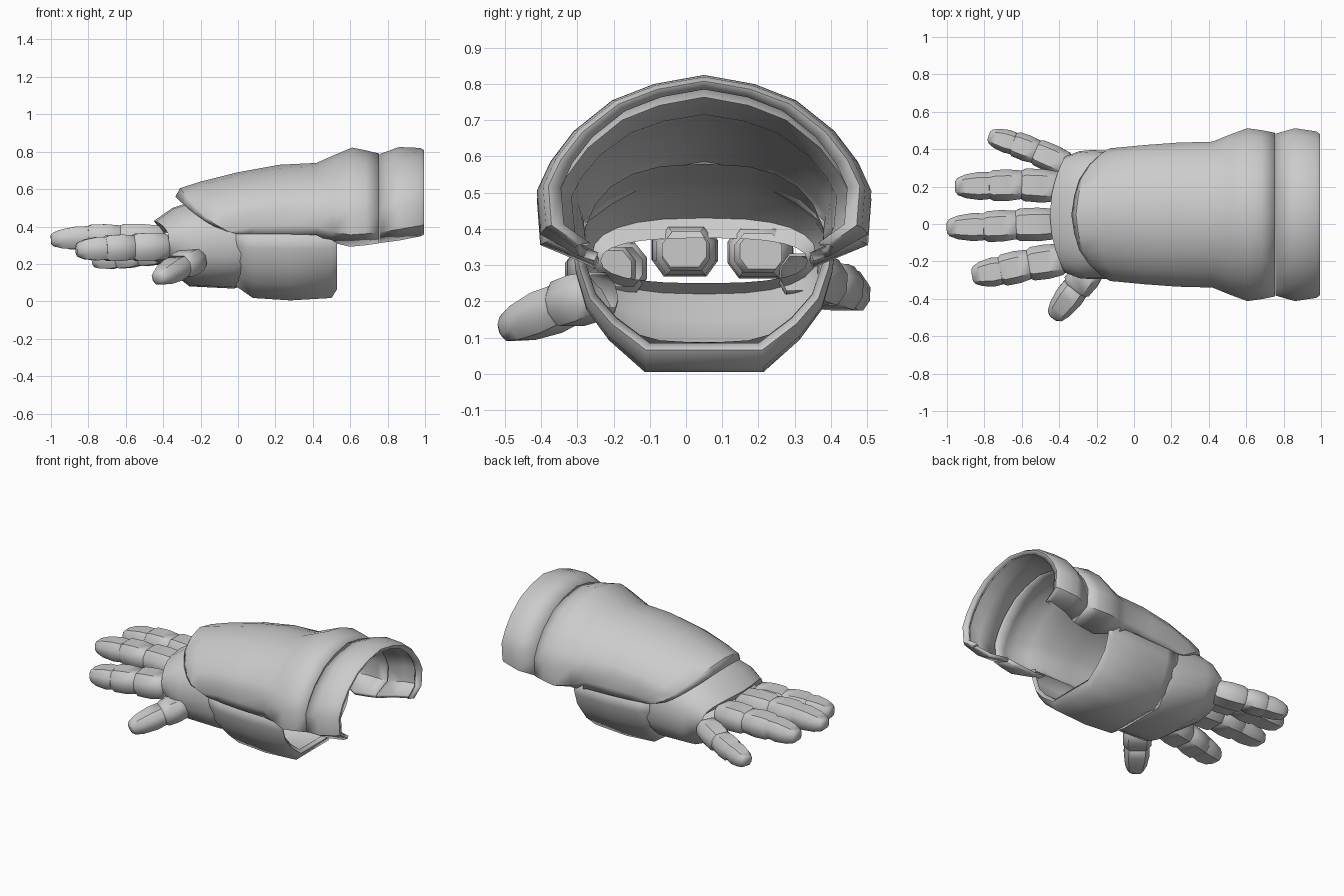
import bpy, bmesh, math
from mathutils import Vector

if "Cube" in bpy.data.objects:
    bpy.data.objects.remove(bpy.data.objects["Cube"])

CY = 0.05  # centre line of the sleeve
grey = bpy.data.materials.new("armour grey")
grey.diffuse_color = (0.6, 0.6, 0.6, 1)
grey.use_nodes = True
grey.node_tree.nodes["Principled BSDF"].inputs["Base Color"].default_value = grey.diffuse_color


def loft(name, rings, closed=False, cap_start=False, cap_end=False, thick=0, angle=40):
    """Skin a list of equal-length point rings."""
    bm = bmesh.new()
    vs = [[bm.verts.new(p) for p in r] for r in rings]
    n = len(rings[0])
    for a, b in zip(vs, vs[1:]):
        for j in range(n if closed else n - 1):
            k = (j + 1) % n
            bm.faces.new((a[j], a[k], b[k], b[j]))
    if cap_start:
        bm.faces.new(vs[0])
    if cap_end:
        bm.faces.new(vs[-1])
    bmesh.ops.recalc_face_normals(bm, faces=bm.faces)
    me = bpy.data.meshes.new(name)
    bm.to_mesh(me)
    bm.free()
    me.materials.append(grey)
    ob = bpy.data.objects.new(name, me)
    bpy.context.collection.objects.link(ob)
    bpy.ops.object.select_all(action='DESELECT')
    ob.select_set(True)
    bpy.context.view_layer.objects.active = ob
    bpy.ops.object.shade_smooth_by_angle(angle=math.radians(angle))
    if thick:
        m = ob.modifiers.new("wall", 'SOLIDIFY')
        m.thickness = thick
        m.offset = -1
    return ob


def mirror_half(half):
    """Half profile starting on the centre line -> full profile."""
    return [(-u, t) for u, t in reversed(half[1:])] + half


# arched shell profile: (share of half width, share of height)
arch = [(0, 1), (.3, .95), (.55, .86), (.78, .69), (.92, .52), (1, .36), (.98, .12)]


def shell(name, stations, thick):
    """Station: crown x, hem x, crown z, hem z, half width, hem tuck, arch power."""
    rings = []
    for xt, xb, top, hem, hw, tuck, p in stations:
        half = [(u, t ** p) for u, t in arch] + [(tuck, 0)]
        rings.append([(xb + (xt - xb) * t ** .6, CY + u * hw, hem + (top - hem) * t)
                      for u, t in mirror_half(half)])
    loft(name, rings, thick=thick)


# upper sleeve: slanted over the hand, flaring toward the cuff
shell("upper_sleeve", [
    (-.335, -.01, .56, .365, .345, .99, 1.6), (-.31, 0, .605, .36, .355, .99, 1.45),
    (-.2, .05, .64, .36, .36, .99, 1.2), (0, .12, .69, .36, .372, .99, 1),
    (.22, .25, .73, .36, .385, .99, 1), (.42, .42, .74, .355, .39, .97, 1),
    (.51, .5, .78, .315, .425, .8, 1), (.61, .6, .822, .292, .462, .65, 1),
    (.68, .68, .808, .3, .452, .67, 1), (.755, .755, .79, .31, .437, .7, 1)], .025)

# cuff: separate flared band with a rolled rim
shell("cuff", [
    (.757, .757, .787, .312, .433, .7, 1), (.86, .86, .825, .325, .462, .75, 1),
    (.975, .975, .82, .348, .445, .8, 1), (.995, .995, .808, .356, .43, .8, 1),
    (.985, .985, .785, .362, .395, .8, 1)], .025)

# lower sleeve: flat-bottomed trough under the wrist
trough = [(0, 0), (.45, 0), (.72, .24), (.89, .47), (.97, .75), (1, 1)]
rings = []
for x, low, hw in [(-.01, .08, .345), (.08, .018, .358), (.28, .005, .365),
                   (.5, .018, .365), (.53, .065, .355), (.515, .085, .335)]:
    rings.append([(x, CY + u * hw, low + (.37 - low) * t) for u, t in mirror_half(trough)])
loft("lower_sleeve", rings, thick=.01, angle=65)

# hand: rounded body, open toward the wrist, narrowing to a slot at the knuckles
rings = []
N = 24
for x, top, low, hw, bow in [(.02, .58, .085, .335, 0), (-.02, .57, .068, .34, 0),
                             (-.26, .53, .08, .345, .03), (-.35, .5, .15, .34, .06),
                             (-.45, .43, .22, .31, .08), (-.41, .375, .25, .285, .07)]:
    ring = []
    for i in range(N):
        a = 2 * math.pi * i / N
        c, s = math.cos(a), math.sin(a)
        u = math.copysign(abs(c) ** .75, c)
        v = math.copysign(abs(s) ** .85, s)
        ring.append((x + bow * u * u, CY + u * hw, (top + low) / 2 + v * (top - low) / 2))
    rings.append(ring)
loft("hand", rings, closed=True)


def digit(name, joints, w, h):
    """Chain of plated finger segments, the last one tapering to a blunt tip."""
    pts = [Vector(p) for p in joints]
    last = len(pts) - 2
    # eight-sided cross-section, slightly flattened
    sec = [(1, -.4), (1, .35), (.6, .92), (-.6, .92),
           (-1, .35), (-1, -.4), (-.65, -.95), (.65, -.95)]
    for k, (a, b) in enumerate(zip(pts, pts[1:])):
        d = (b - a).normalized()
        side = d.cross(Vector((0, 0, 1))).normalized()
        up = side.cross(d)
        if k == last:
            steps = [(-.06, .7), (.0, .9), (.3, .95), (.7, .8), (.93, .58), (1, .36)]
        else:
            steps = [(-.1, .72), (0, .9), (.45, 1), (.9, .97), (1.03, .82)]
        f = 1 - .06 * k
        rings = [[a + (b - a) * t + side * (w * f * s * y) + up * (h * f * s * z)
                  for y, z in sec] for t, s in steps]
        loft(f"{name}_segment_{k + 1}", rings, closed=True,
             cap_start=k > 0, cap_end=True, angle=42)


digit("index_finger", [(-.39, -.19, .295), (-.56, -.215, .29), (-.71, -.25, .285),
                       (-.865, -.275, .275)], .093, .08)
digit("middle_finger", [(-.42, 0, .34), (-.63, -.005, .345), (-.8, -.015, .345),
                        (-1.0, -.02, .33)], .09, .078)
digit("ring_finger", [(-.41, .2, .335), (-.6, .21, .34), (-.77, .205, .34),
                      (-.955, .2, .325)], .09, .078)
digit("little_finger", [(-.37, .32, .275), (-.52, .385, .25), (-.64, .43, .235),
                        (-.775, .47, .215)], .075, .07)
digit("thumb", [(-.23, -.24, .225), (-.31, -.34, .19), (-.43, -.5, .12)], .085, .07)
